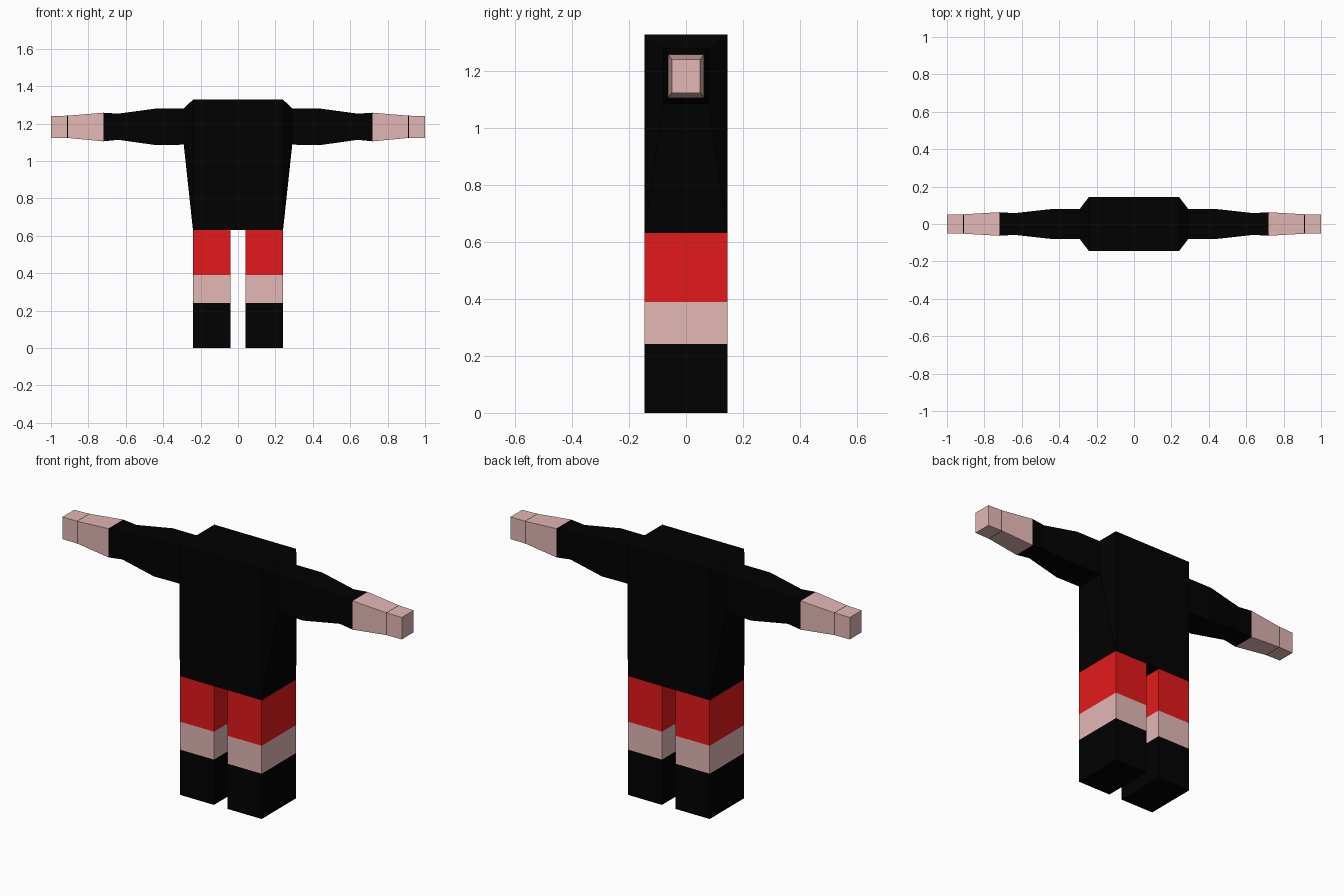
import bpy, bmesh
from mathutils import Vector

if "Cube" in bpy.data.objects:
    bpy.data.objects.remove(bpy.data.objects["Cube"])


def material(name, rgb):
    m = bpy.data.materials.new(name)
    m.diffuse_color = (*rgb, 1)
    m.use_nodes = True
    m.node_tree.nodes["Principled BSDF"].inputs["Base Color"].default_value = m.diffuse_color
    return m


BLACK = material("black cloth", (0.0003, 0.0003, 0.0003))
RED = material("red shorts", (0.77, 0.010, 0.011))
SKIN = material("skin", (0.77, 0.475, 0.468))


def loft(name, rings, mats, pick, cap_start=False, cap_end=False, drop=None):
    """Join four-cornered rings; pick(center) gives the material index."""
    bm = bmesh.new()
    loops = [[bm.verts.new(p) for p in ring] for ring in rings]
    for a, b in zip(loops, loops[1:]):
        for i in range(4):
            j = (i + 1) % 4
            bm.faces.new((a[i], a[j], b[j], b[i]))
    if cap_start:
        bm.faces.new(loops[0][::-1])
    if cap_end:
        bm.faces.new(loops[-1])
    # orient every face away from the middle of the part
    mid = sum((v.co for v in bm.verts), Vector()) / len(bm.verts)
    bm.normal_update()
    for f in bm.faces:
        c = f.calc_center_median()
        if f.normal.dot(c - mid) < 0:
            f.normal_flip()
        f.material_index = pick(c)
    if drop:
        bmesh.ops.delete(bm, geom=[f for f in bm.faces if drop(f)], context='FACES')
    me = bpy.data.meshes.new(name)
    bm.to_mesh(me)
    bm.free()
    for m in mats:
        me.materials.append(m)
    ob = bpy.data.objects.new(name, me)
    bpy.context.collection.objects.link(ob)
    return ob


def ring_x(x, y, z0, z1):
    return [(x, -y, z0), (x, y, z0), (x, y, z1), (x, -y, z1)]


def ring_z(z, x0, x1, y):
    return [(x0, -y, z), (x1, -y, z), (x1, y, z), (x0, y, z)]


DEPTH, HIP, HIP_X = 0.145, 0.632, 0.241
SHOULDER = (0.08, 1.087, 1.28)

# torso: a box whose sides taper out to the armholes, open above the legs
body = (DEPTH, HIP, 1.328)
loft("torso",
     [ring_x(-0.29, *SHOULDER)]
     + [ring_x(x, *body) for x in (-HIP_X, -0.04, 0.04, HIP_X)]
     + [ring_x(0.29, *SHOULDER)],
     [BLACK], lambda c: 0,
     drop=lambda f: f.normal.z < -0.99 and abs(f.calc_center_median().x) > 0.05)

# arm sections: x, half depth, bottom, top; a hairline seam crosses the hand
SEAM = (0.910, 0.9135)
ARM = [(0.29, *SHOULDER), (0.44, 0.08, 1.085, 1.28), (0.64, 0.058, 1.113, 1.253),
       (0.72, 0.063, 1.105, 1.258), (SEAM[0], 0.052, 1.123, 1.242),
       (SEAM[1], 0.052, 1.123, 1.242), (1.0, 0.05, 1.123, 1.24)]


def arm_colour(c):
    x = abs(c.x)
    return 0 if x < 0.72 or SEAM[0] < x < SEAM[1] else 1


for side, s in (("left", 1), ("right", -1)):
    # sleeve and bare hand
    loft(side + "_arm", [ring_x(s * x, y, a, b) for x, y, a, b in ARM],
         [BLACK, SKIN], arm_colour, cap_end=True)
    # leg with boot, bare knee and shorts bands
    loft(side + "_leg",
         [ring_z(z, s * 0.04, s * HIP_X, DEPTH) for z in (0, 0.241, 0.39, HIP)],
         [BLACK, SKIN, RED],
         lambda c: 0 if c.z < 0.241 else 1 if c.z < 0.39 else 2,
         cap_start=True)
